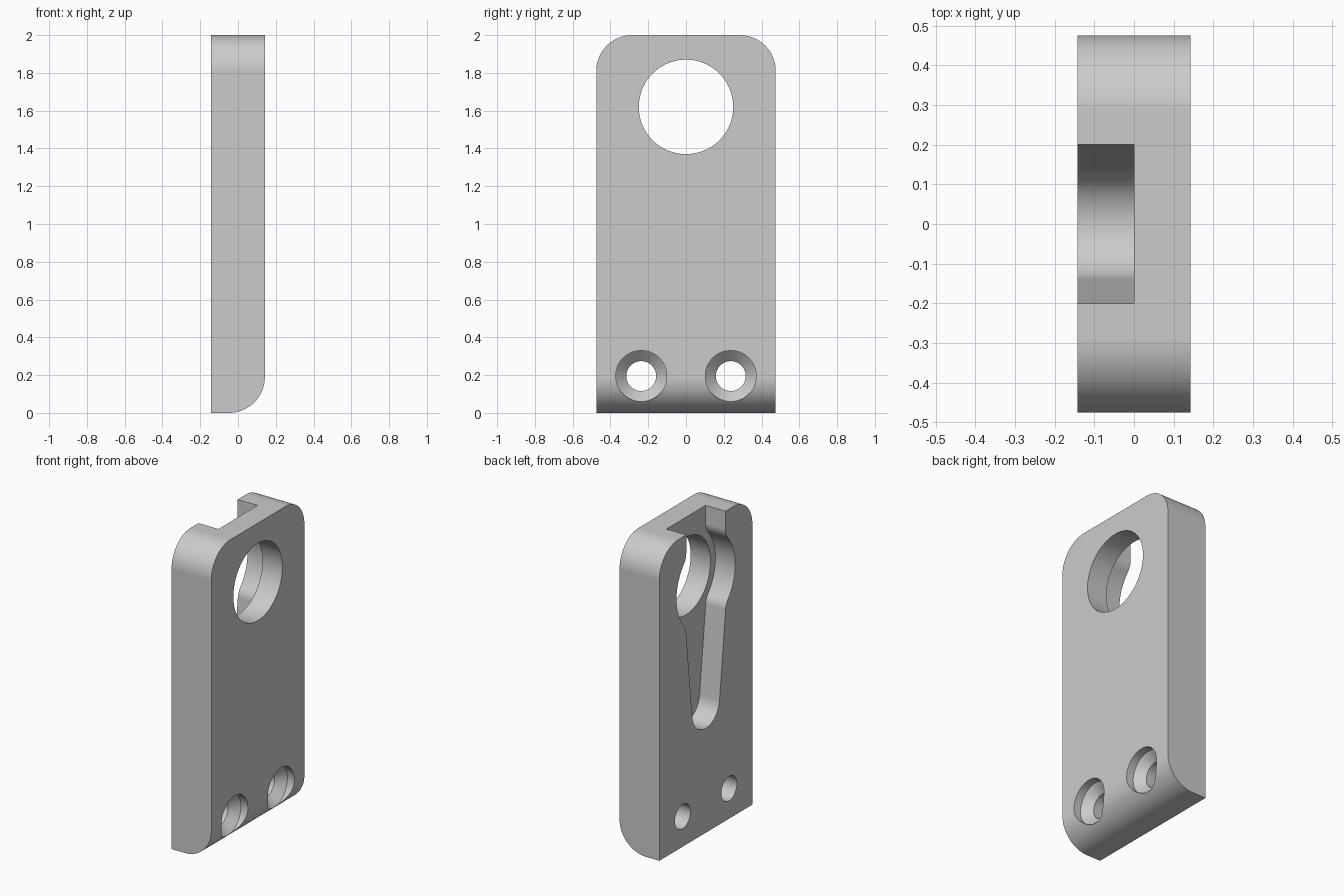
import bpy
import bmesh
from math import sin, cos, pi, sqrt, atan2, radians

if "Cube" in bpy.data.objects:
    bpy.data.objects.remove(bpy.data.objects["Cube"], do_unlink=True)

HALF_X, HALF_Y, HEIGHT, ROUND = 0.142, 0.475, 2.0, 0.19
HOLE_Z = 1.62

grey = bpy.data.materials.new("plain grey")
grey.use_nodes = True
grey.diffuse_color = (0.6, 0.6, 0.6, 1)
grey.node_tree.nodes["Principled BSDF"].inputs["Base Color"].default_value = (0.6, 0.6, 0.6, 1)


def make_object(name, bm):
    bmesh.ops.recalc_face_normals(bm, faces=bm.faces[:])
    mesh = bpy.data.meshes.new(name)
    bm.to_mesh(mesh)
    bm.free()
    mesh.materials.append(grey)
    obj = bpy.data.objects.new(name, mesh)
    bpy.context.collection.objects.link(obj)
    return obj


def arc(cy, cz, r, start, end, steps):
    """Points (y, z) along a circular arc, angles in radians."""
    angles = [start + (end - start) * i / steps for i in range(steps + 1)]
    return [(cy + r * cos(a), cz + r * sin(a)) for a in angles]


def loft(name, sections):
    """Closed solid through (x, [(y, z), ...]) sections of equal length."""
    bm = bmesh.new()
    rings = [[bm.verts.new((x, y, z)) for y, z in pts] for x, pts in sections]
    n = len(rings[0])
    for a, b in zip(rings, rings[1:]):
        for i in range(n):
            j = (i + 1) % n
            bm.faces.new((a[i], a[j], b[j], b[i]))
    bm.faces.new(rings[0])
    bm.faces.new(rings[-1])
    obj = make_object(name, bm)
    obj.hide_render = True
    return obj


def lathe(name, y, z, profile, steps=64):
    """Round cutter along x from (x, radius) pairs."""
    return loft(name, [(x, arc(y, z, r, 0, 2 * pi, steps)[:-1]) for x, r in profile])


# Plate with two rounded top corners and one rounded lower edge
bm = bmesh.new()
bmesh.ops.create_cube(bm, size=1)
for v in bm.verts:
    v.co = (v.co.x * 2 * HALF_X, v.co.y * 2 * HALF_Y, (v.co.z + 0.5) * HEIGHT)


def is_rounded(edge):
    a, b = (v.co for v in edge.verts)
    top_corner = a.z > 1 and b.z > 1 and abs(a.y - b.y) < 0.01
    lower_edge = a.z < 1 and b.z < 1 and a.x > 0 and b.x > 0
    return top_corner or lower_edge


bmesh.ops.bevel(bm, geom=[e for e in bm.edges if is_rounded(e)], offset=ROUND,
                offset_type='OFFSET', segments=20, profile=0.5, affect='EDGES')
plate = make_object("mounting_plate", bm)

# Keyhole pocket: tapered slot, round middle and open neck, with blended joins
R, NECK, BLEND, TIP = 0.3, 0.2, 0.1, 0.14
dz = sqrt((R + BLEND) ** 2 - (NECK + BLEND) ** 2)
join = atan2(dz, NECK + BLEND)
half = arc(0, 0.815, TIP, -pi / 2, radians(-6), 14)
half += arc(NECK + BLEND, HOLE_Z - dz, BLEND, pi, pi - join, 8)
half += arc(0, HOLE_Z, R, -join, join, 24)[1:-1]
half += arc(NECK + BLEND, HOLE_Z + dz, BLEND, pi + join, pi, 8)
half.append((NECK, HEIGHT + 0.1))
outline = half + [(-y, z) for y, z in reversed(half[1:])]
cutters = [loft("keyhole_pocket_cutter", [(-0.3, outline), (0, outline)])]

# Large through hole
cutters.append(lathe("large_hole_cutter", 0, HOLE_Z, [(-0.05, 0.25), (0.3, 0.25)], 96))

# Two countersunk screw holes
for side, label in ((1, "left"), (-1, "right")):
    cutters.append(lathe(label + "_screw_hole_cutter", side * 0.237, 0.195,
                         [(-0.3, 0.079), (0.04, 0.079), (0.092, 0.135), (0.3, 0.135)]))

# Cut the plate and remove the helpers
bpy.ops.object.select_all(action='DESELECT')
bpy.context.view_layer.objects.active = plate
plate.select_set(True)
for cutter in cutters:
    cut = plate.modifiers.new(cutter.name, 'BOOLEAN')
    cut.operation = 'DIFFERENCE'
    cut.solver = 'EXACT'
    cut.object = cutter
    bpy.ops.object.modifier_apply(modifier=cut.name)
for cutter in cutters:
    bpy.data.objects.remove(cutter, do_unlink=True)

# Smooth curves, crisp edges, clean flat faces
bpy.ops.object.shade_smooth_by_angle(angle=radians(25))
weighted = plate.modifiers.new("flat_face_normals", 'WEIGHTED_NORMAL')
weighted.keep_sharp = True
